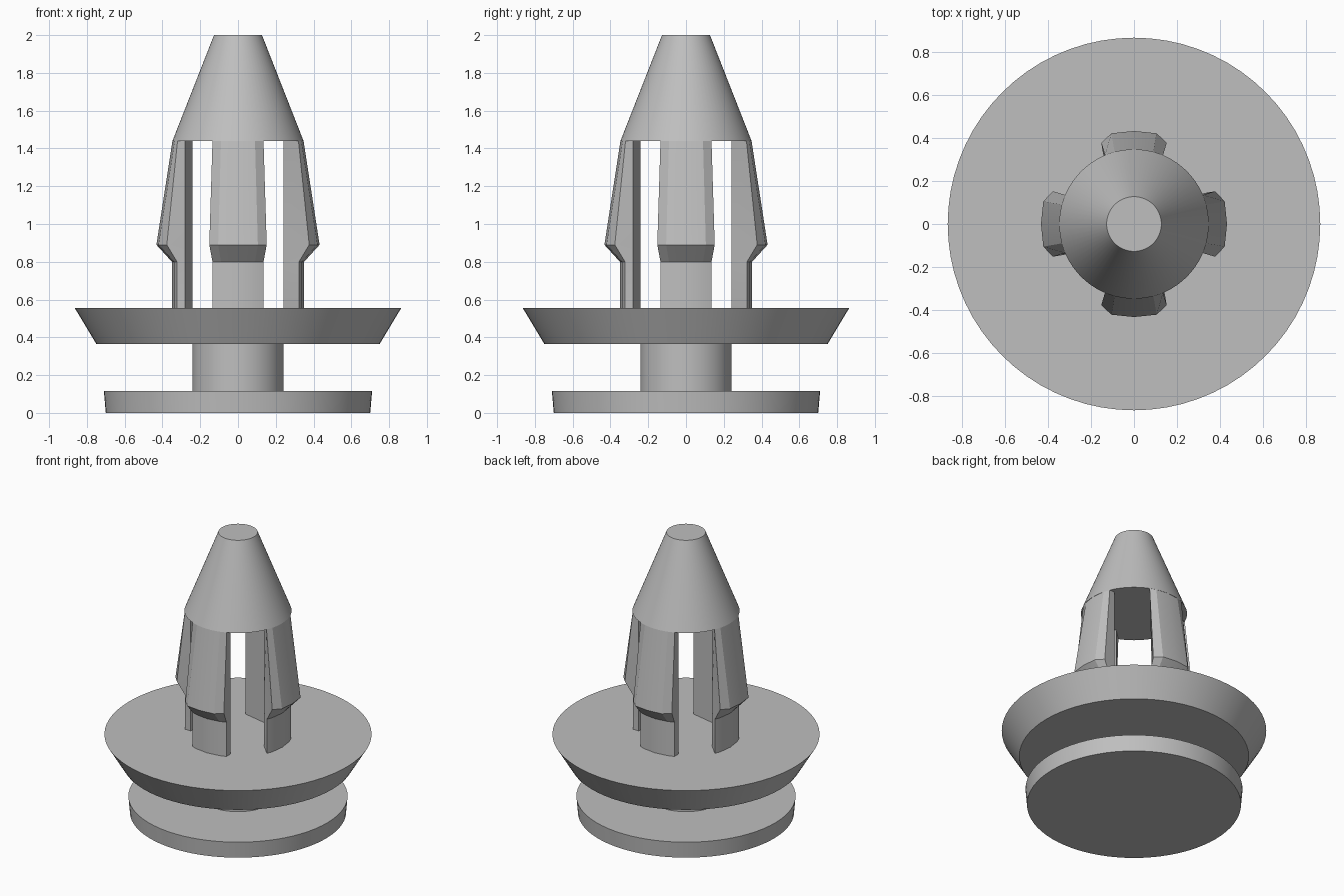
import bpy, bmesh, math
from mathutils import Matrix

cube = bpy.data.objects.get("Cube")
if cube:
    bpy.data.objects.remove(cube, do_unlink=True)

grey = bpy.data.materials.new("light_grey_plastic")
grey.use_nodes = True
colour = (0.52, 0.52, 0.52, 1)
grey.diffuse_color = colour
grey.node_tree.nodes["Principled BSDF"].inputs["Base Color"].default_value = colour


def finish(name, bm, angle=30):
    bmesh.ops.recalc_face_normals(bm, faces=bm.faces)
    mesh = bpy.data.meshes.new(name)
    bm.to_mesh(mesh)
    bm.free()
    mesh.materials.append(grey)
    obj = bpy.data.objects.new(name, mesh)
    bpy.context.collection.objects.link(obj)
    bpy.ops.object.select_all(action='DESELECT')
    obj.select_set(True)
    bpy.context.view_layer.objects.active = obj
    bpy.ops.object.shade_smooth_by_angle(angle=math.radians(angle))
    return obj


def disc(name, r_low, r_high, z_low, z_high):
    bm = bmesh.new()
    bmesh.ops.create_cone(bm, cap_ends=True, segments=72, radius1=r_low, radius2=r_high,
                          depth=z_high - z_low,
                          matrix=Matrix.Translation((0, 0, (z_low + z_high) / 2)))
    return finish(name, bm)


# Round body parts
disc("base_plate", 0.70, 0.71, 0, 0.115)
disc("neck", 0.242, 0.242, 0.115, 0.365)
disc("flange", 0.75, 0.865, 0.365, 0.556)
disc("tapered_head", 0.347, 0.127, 1.44, 2.0)


# Springy legs: each level gives height, corner, shoulder and middle of the outer face
LEVELS = [
    (0.556, (0.323, 0.135), (0.338, 0.09), 0.35),
    (0.80, (0.323, 0.135), (0.338, 0.09), 0.35),
    (0.89, (0.377, 0.152), (0.421, 0.105), 0.432),
    (1.44, (0.320, 0.135), (0.335, 0.09), 0.347),
]


def leg(name, turn):
    bm = bmesh.new()
    rings = []
    for z, (cx, cy), (sx, sy), mid in LEVELS:
        section = [(cx, -cy), (sx, -sy), (mid, 0), (sx, sy), (cx, cy),
                   (0.28, 0.135), (0.24, -0.05)]
        rings.append([bm.verts.new((x, y, z)) for x, y in section])
    for low, high in zip(rings, rings[1:]):
        for i in range(len(low)):
            j = (i + 1) % len(low)
            bm.faces.new((low[i], low[j], high[j], high[i]))
    bm.faces.new(rings[0])
    bm.faces.new(rings[-1])
    bmesh.ops.rotate(bm, verts=bm.verts, matrix=Matrix.Rotation(turn, 3, 'Z'))
    return finish(name, bm, 20)


for i, side in enumerate(("left", "back", "right", "front")):
    leg(side + "_leg", i * math.pi / 2)
